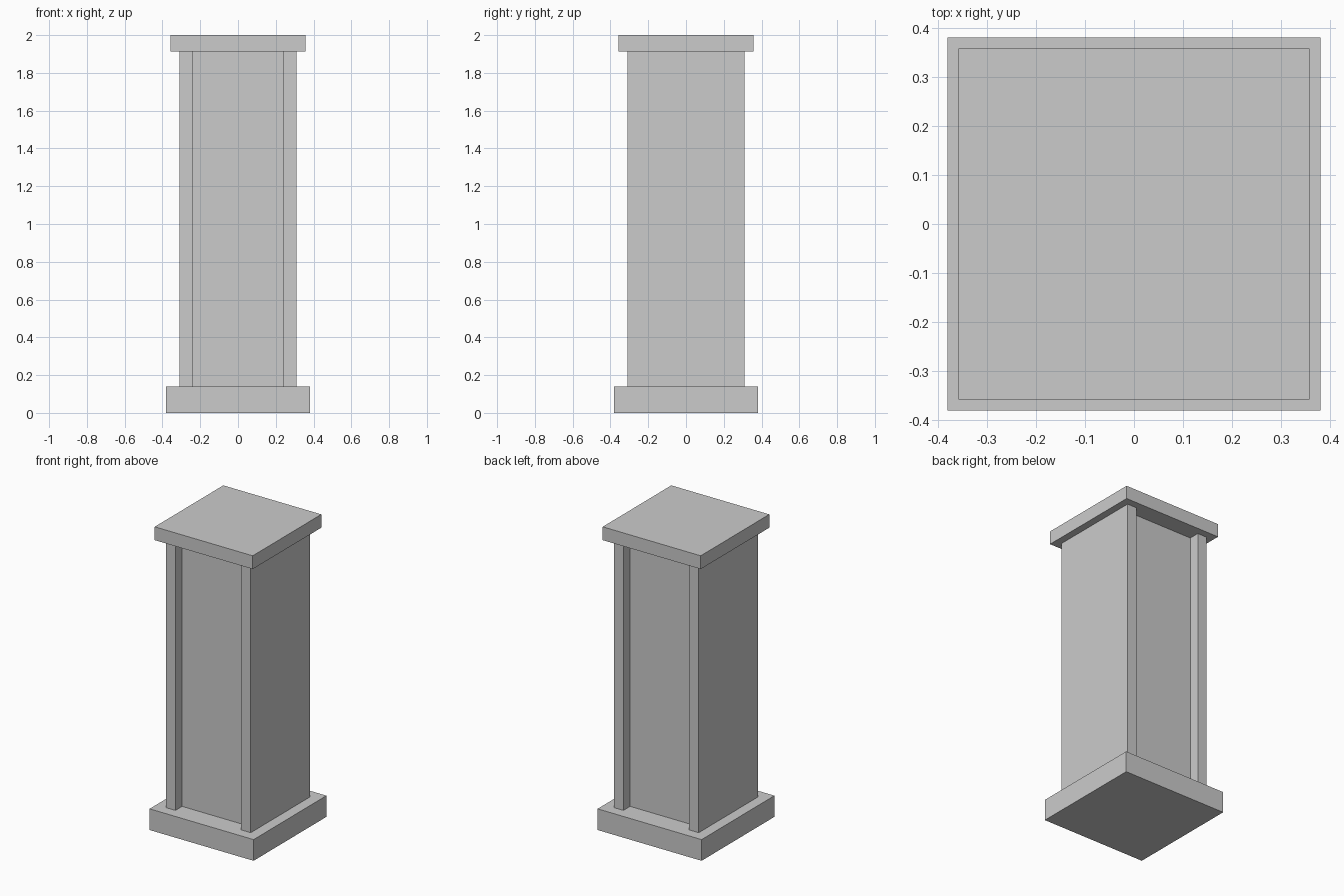
import bpy, bmesh

if "Cube" in bpy.data.objects:
    bpy.data.objects.remove(bpy.data.objects["Cube"])


def prism(name, outline, z0, z1):
    """Extrude a closed xy outline (counter-clockwise) from z0 to z1."""
    bm = bmesh.new()
    face = bm.faces.new([bm.verts.new((x, y, z0)) for x, y in outline])
    top = bmesh.ops.extrude_face_region(bm, geom=[face], use_keep_orig=True)
    verts = [v for v in top["geom"] if isinstance(v, bmesh.types.BMVert)]
    bmesh.ops.translate(bm, verts=verts, vec=(0, 0, z1 - z0))
    bmesh.ops.recalc_face_normals(bm, faces=bm.faces)
    mesh = bpy.data.meshes.new(name)
    bm.to_mesh(mesh)
    bm.free()
    obj = bpy.data.objects.new(name, mesh)
    bpy.context.collection.objects.link(obj)
    return obj


def square(h):
    return [(-h, -h), (h, -h), (h, h), (-h, h)]


# Base slab and cap slab
prism("base", square(0.38), 0.0, 0.14)
prism("cap", square(0.358), 1.912, 2.0)

# Shaft: square pillar with a full-height recess in front and back
OUT, INN = 0.31, 0.24
front = [(-OUT, -OUT), (-INN, -OUT), (-INN, -INN),
         (INN, -INN), (INN, -OUT), (OUT, -OUT)]
back = [(-x, -y) for x, y in front]
prism("shaft", front + back, 0.14, 1.912)
